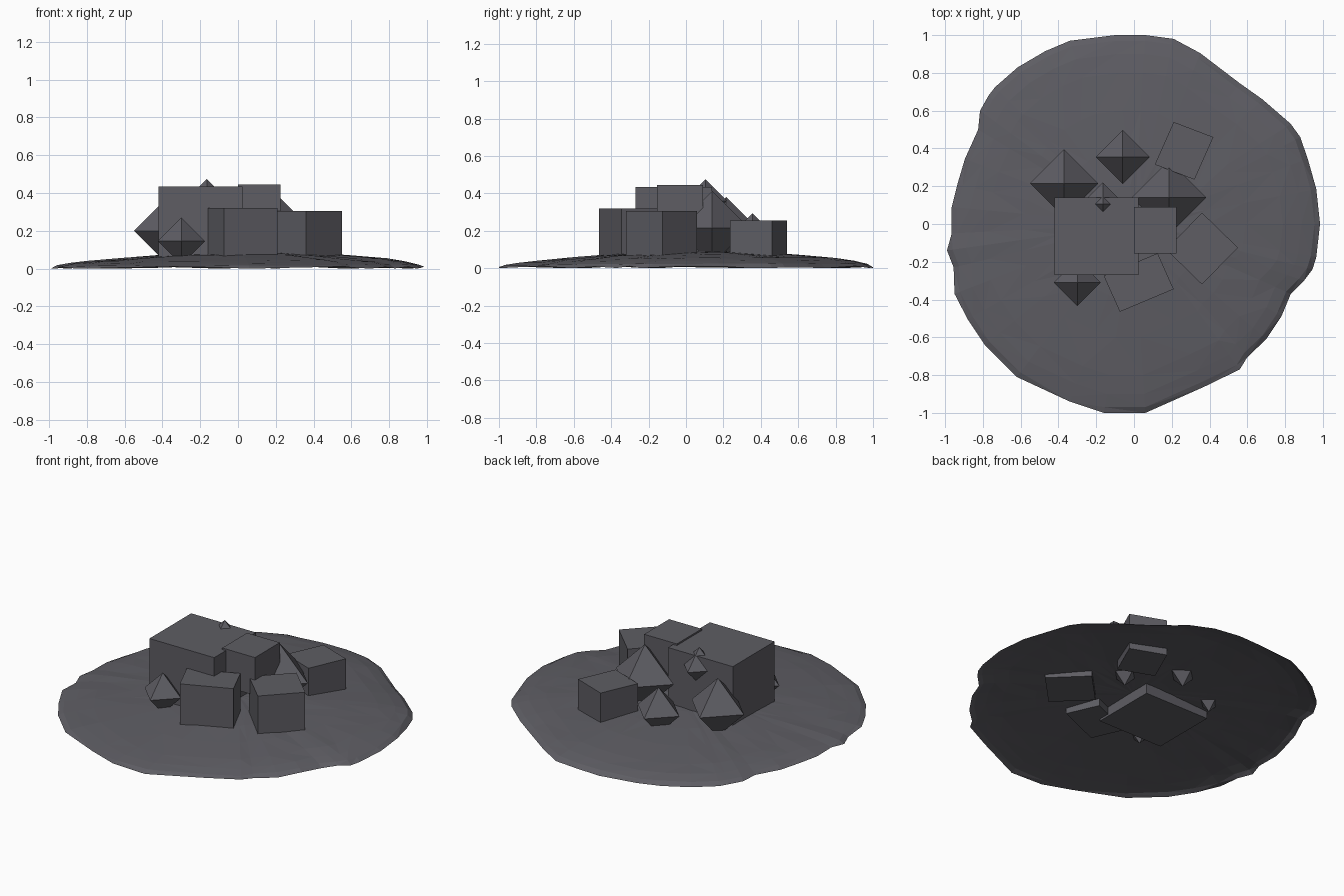
import bpy, bmesh, math, random
from mathutils import Vector

if "Cube" in bpy.data.objects:
    bpy.data.objects.remove(bpy.data.objects["Cube"])

random.seed(4)

stone = bpy.data.materials.new("dark grey stone")
stone.diffuse_color = (0.112, 0.110, 0.126, 1)
stone.use_nodes = True
stone.node_tree.nodes["Principled BSDF"].inputs["Base Color"].default_value = stone.diffuse_color


def finish(name, bm):
    """Turn a bmesh into a flat-shaded stone object."""
    mesh = bpy.data.meshes.new(name)
    bm.to_mesh(mesh)
    bm.free()
    mesh.materials.append(stone)
    obj = bpy.data.objects.new(name, mesh)
    bpy.context.collection.objects.link(obj)
    return obj


# Low mound: an open shell lofted inward from an irregular outline
outline = [
    (-.10, 1), (.06, 1), (.21, .98), (.35, .905), (.56, .745), (.68, .66),
    (.83, .53), (.88, .46), (.92, .345), (.965, .185), (.985, 0), (.965, -.175),
    (.945, -.24), (.90, -.30), (.83, -.37), (.78, -.49), (.70, -.61), (.60, -.705),
    (.56, -.77), (.375, -.86), (.06, -1), (-.16, -1), (-.34, -.94), (-.62, -.81),
    (-.79, -.64), (-.88, -.505), (-.95, -.37), (-.955, -.23), (-.99, -.14),
    (-.965, -.05), (-.965, .09), (-.935, .21), (-.895, .345), (-.825, .50),
    (-.815, .60), (-.77, .68), (-.735, .725), (-.615, .83), (-.47, .915), (-.34, .97)]
rings = [(1, .004), (.97, .02), (.9, .034), (.8, .047), (.6, .064), (.4, .078), (.2, .086)]


def lean(x, y):
    return 1 + .17 * x + .17 * y


bm = bmesh.new()
loops = []
for k, (t, h) in enumerate(rings):
    loop = []
    for i, (x, y) in enumerate(outline):
        z = h * lean(x * t, y * t) + random.uniform(-.002, .002)
        if k == 0:
            z = 0 if i % 4 == 0 else random.uniform(0, .012)
        loop.append(bm.verts.new((x * t, y * t, z)))
    loops.append(loop)
n = len(outline)
for outer, inner in zip(loops, loops[1:]):
    for i in range(n):
        j = (i + 1) % n
        bm.faces.new((outer[i], outer[j], inner[j], inner[i]))
peak = bm.verts.new((0, 0, .09))
for i in range(n):
    bm.faces.new((loops[-1][i], loops[-1][(i + 1) % n], peak))
bmesh.ops.recalc_face_normals(bm, faces=bm.faces)
bm.normal_update()
if sum(f.normal.z for f in bm.faces) < 0:
    bmesh.ops.reverse_faces(bm, faces=bm.faces)
bmesh.ops.triangulate(bm, faces=bm.faces)
finish("ground_mound", bm)


# Block rocks: three neighbouring ground corners (the fourth follows), bottom and top
def block(name, a, b, c, z0, z1):
    a, b, c = Vector(a), Vector(b), Vector(c)
    bm = bmesh.new()
    face = bm.faces.new([bm.verts.new((p.x, p.y, z0)) for p in (a, b, c, a + c - b)])
    top = bmesh.ops.extrude_face_region(bm, geom=[face])["geom"]
    bmesh.ops.translate(bm, vec=(0, 0, z1 - z0),
                        verts=[v for v in top if isinstance(v, bmesh.types.BMVert)])
    if not any(f.normal.z < -.5 for f in bm.faces):
        bm.normal_update()
    bmesh.ops.recalc_face_normals(bm, faces=bm.faces)
    # Make sure the underside is closed
    if len(bm.faces) < 6:
        bmesh.ops.holes_fill(bm, edges=bm.edges, sides=4)
        bmesh.ops.recalc_face_normals(bm, faces=bm.faces)
    finish(name, bm)


block("large_block", (-.42, -.27), (.025, -.27), (.025, .14), .027, .435)
block("upper_block", (0, -.155), (.225, -.155), (.225, .09), .21, .445)
block("front_block", (-.16, -.275), (-.075, -.465), (.21, -.345), .04, .32)
block("right_block", (.36, -.32), (.55, -.125), (.36, .06), .05, .305)
block("back_block", (.21, .54), (.11, .315), (.32, .235), .03, .255)


# Crystal rocks: octahedra with their points on the axes
def crystal(name, centre, r):
    bm = bmesh.new()
    ring = [bm.verts.new((r * math.cos(a), r * math.sin(a), 0))
            for a in (0, math.pi / 2, math.pi, 3 * math.pi / 2)]
    top, bottom = bm.verts.new((0, 0, r)), bm.verts.new((0, 0, -r))
    for i in range(4):
        p, q = ring[i], ring[(i + 1) % 4]
        bm.faces.new((p, q, top))
        bm.faces.new((q, p, bottom))
    finish(name, bm).location = centre


crystal("left_crystal", (-.37, .215, .2), .18)
crystal("back_crystal", (-.06, .355, .15), .143)
crystal("right_crystal", (.185, .14, .215), .197)
crystal("small_crystal", (-.165, .105, .36), .115)
crystal("front_crystal", (-.3, -.31, .145), .125)
